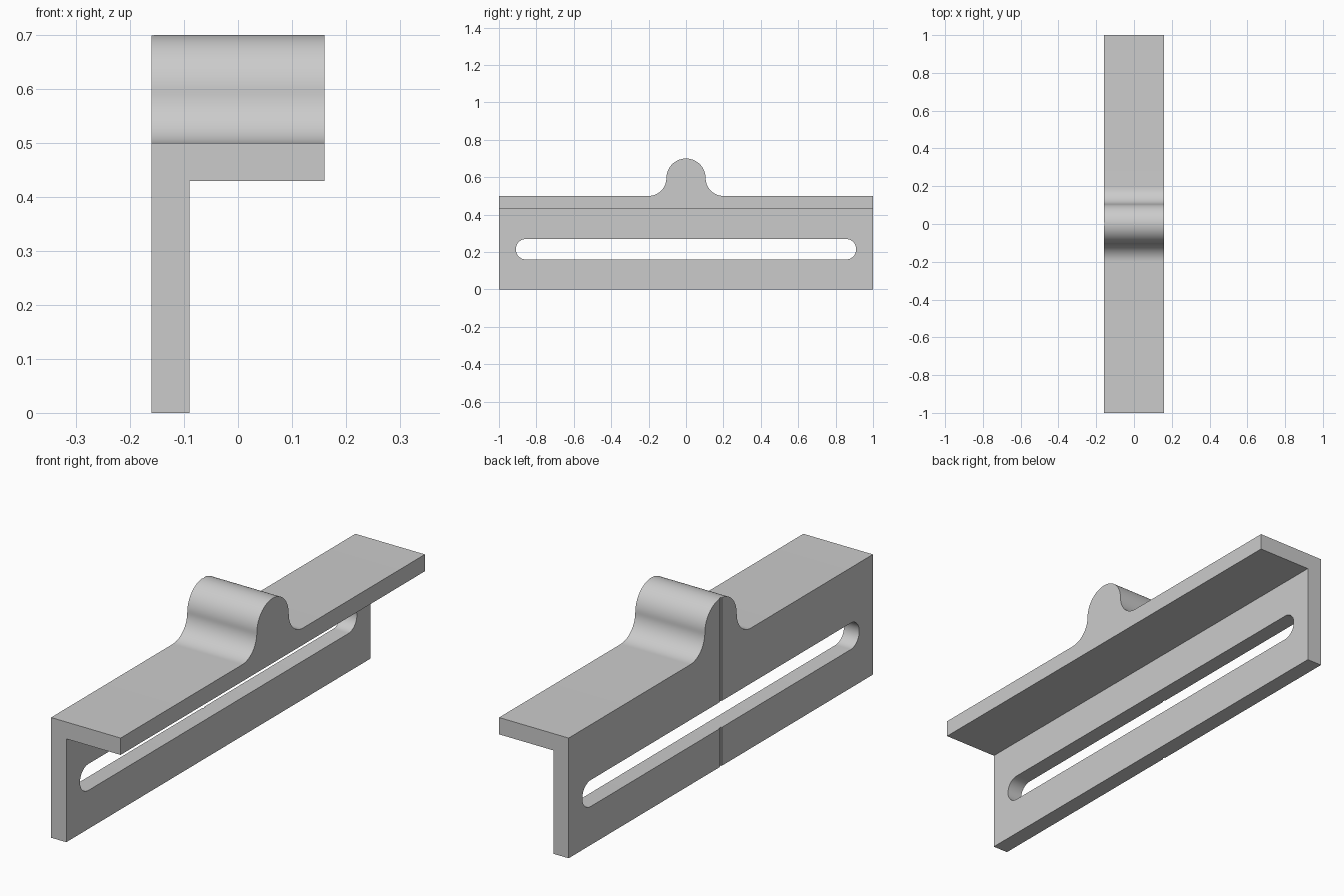
import bpy
import bmesh
import math

cube = bpy.data.objects.get("Cube")
if cube:
    bpy.data.objects.remove(cube, do_unlink=True)

HALF_W, HALF_L = 0.16, 1.0
FLANGE_TOP, FLANGE_BOTTOM = 0.5, 0.43
WEB_INNER = -0.09

grey = bpy.data.materials.new("light_grey")
grey.use_nodes = True
colour = (0.6, 0.6, 0.6, 1)
grey.diffuse_color = colour
grey.node_tree.nodes["Principled BSDF"].inputs["Base Color"].default_value = colour


def arc(cy, cz, r, start, end, steps=20):
    angles = [math.radians(start + (end - start) * i / steps) for i in range(steps + 1)]
    return [(cy + r * math.cos(a), cz + r * math.sin(a)) for a in angles]


def extrude_profile(name, points, x0, x1):
    """Extrude a closed (y, z) outline along x."""
    bm = bmesh.new()
    face = bm.faces.new([bm.verts.new((x0, y, z)) for y, z in points])
    moved = bmesh.ops.extrude_face_region(bm, geom=[face])["geom"]
    verts = [v for v in moved if isinstance(v, bmesh.types.BMVert)]
    bmesh.ops.translate(bm, vec=(x1 - x0, 0, 0), verts=verts)
    bmesh.ops.recalc_face_normals(bm, faces=bm.faces)
    mesh = bpy.data.meshes.new(name)
    bm.to_mesh(mesh)
    bm.free()
    mesh.materials.append(grey)
    obj = bpy.data.objects.new(name, mesh)
    bpy.context.collection.objects.link(obj)
    return obj


def rectangle(y, z0, z1):
    return [(-y, z0), (y, z0), (y, z1), (-y, z1)]


# Side outline: long plate with a rounded, filleted bump on top
r_bump, r_fillet = 0.105, 0.095
reach, centre_z = r_bump + r_fillet, FLANGE_TOP + r_fillet
outline = [(-HALF_L, 0), (HALF_L, 0), (HALF_L, FLANGE_TOP)]
outline += arc(reach, centre_z, r_fillet, 270, 180)
outline += arc(0, centre_z, r_bump, 0, 180, 40)[1:-1]
outline += arc(-reach, centre_z, r_fillet, 0, -90)
outline.append((-HALF_L, FLANGE_TOP))
bracket = extrude_profile("slotted_angle_bracket", outline, -HALF_W, HALF_W)

# Cutters: space under the flange, long rounded slot, fine centre groove
slot = arc(0.855, 0.215, 0.055, -90, 90) + arc(-0.855, 0.215, 0.055, 90, 270)
cutters = [
    extrude_profile("underside_cutter", rectangle(1.2, -0.2, FLANGE_BOTTOM), WEB_INNER, 0.4),
    extrude_profile("slot_cutter", slot, -0.4, 0),
    extrude_profile("groove_cutter", rectangle(0.007, -0.2, 0.9), -0.3, -HALF_W + 0.004),
]
for cutter in cutters:
    cutter.hide_render = True
    cut = bracket.modifiers.new(cutter.name, "BOOLEAN")
    cut.operation = "DIFFERENCE"
    cut.solver = "EXACT"
    cut.object = cutter

# Apply the cuts and discard the cutters
bpy.context.view_layer.update()
depsgraph = bpy.context.evaluated_depsgraph_get()
result = bpy.data.meshes.new_from_object(bracket.evaluated_get(depsgraph))
bracket.modifiers.clear()
bracket.data = result
for cutter in cutters:
    bpy.data.objects.remove(cutter, do_unlink=True)

# Smooth curved surfaces while keeping edges sharp
bpy.ops.object.select_all(action="DESELECT")
bracket.select_set(True)
bpy.context.view_layer.objects.active = bracket
bpy.ops.object.shade_smooth_by_angle(angle=math.radians(30))
